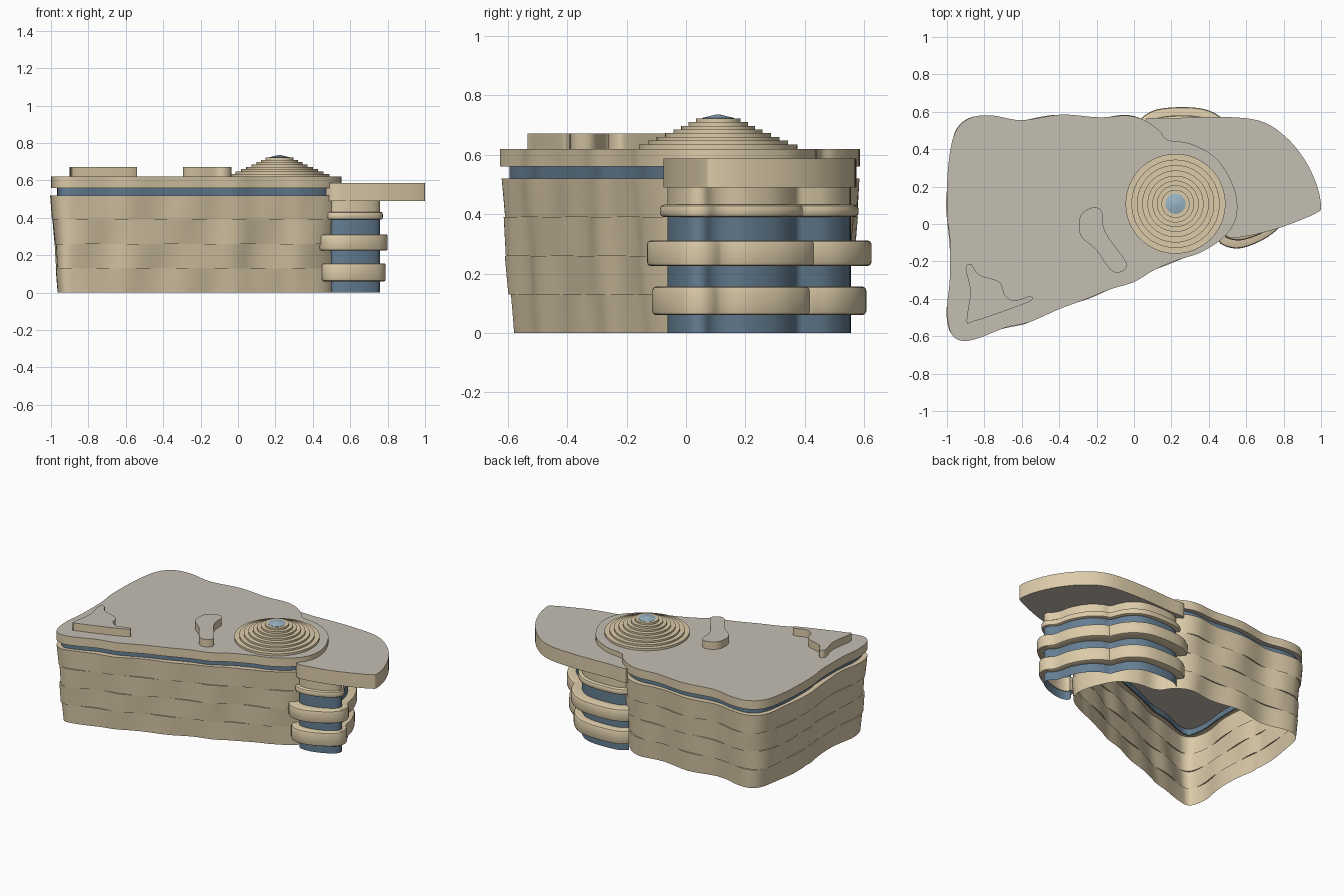
import bpy, math
from mathutils import Vector

if "Cube" in bpy.data.objects:
    bpy.data.objects.remove(bpy.data.objects["Cube"])


def material(name, rgb):
    m = bpy.data.materials.new(name)
    m.diffuse_color = (*rgb, 1)
    m.use_nodes = True
    m.node_tree.nodes["Principled BSDF"].inputs["Base Color"].default_value = m.diffuse_color
    return m


STONE = material("sandstone", (0.72, 0.60, 0.40))
GLASS = material("window_glass", (0.13, 0.21, 0.29))
ROOF = material("roof_grey", (0.56, 0.52, 0.45))
SKY = material("skylight_glass", (0.32, 0.46, 0.56))


def smooth(pts, n=5, closed=True):
    """Catmull-Rom curve through 2D points."""
    p = [Vector(q) for q in pts]
    c = len(p)
    get = (lambda i: p[i % c]) if closed else (lambda i: p[max(0, min(c - 1, i))])
    out = []
    for i in range(c if closed else c - 1):
        a, b, d, e = (get(i + k) for k in (-1, 0, 1, 2))
        for k in range(n):
            t = k / n
            out.append(0.5 * (2 * b + (d - a) * t + (2 * a - 5 * b + 4 * d - e) * t * t
                              + (3 * b - a - 3 * d + e) * t ** 3))
    if not closed:
        out.append(p[-1].copy())
    return out


def offset(pts, dist, closed=True):
    """Move points along the outward normal; dist is a number or a function of index."""
    n, out = len(pts), []
    for i, p in enumerate(pts):
        a = pts[i - 1] if closed or i > 0 else p
        b = pts[(i + 1) % n] if closed or i < n - 1 else p
        t = (b - a).normalized()
        d = dist(i) if callable(dist) else dist
        out.append(p + Vector((-t.y, t.x)) * d)
    return out


def loft(name, loops, mat, closed=True, wrap=False, caps=None):
    """Skin a stack of (outline, z) loops; caps is the material of both end faces."""
    n = len(loops[0][0])
    verts = [(p.x, p.y, z) for o, z in loops for p in o]
    faces, m = [], len(loops)
    for r in range(m if wrap else m - 1):
        for i in range(n if closed else n - 1):
            j, s = (i + 1) % n, (r + 1) % m
            faces.append((r * n + j, r * n + i, s * n + i, s * n + j))
    sides = len(faces)
    if caps:
        faces += [tuple(range(n)), tuple(reversed(range((m - 1) * n, m * n)))]
    elif wrap and not closed:
        faces += [tuple(r * n for r in range(m)), tuple(r * n + n - 1 for r in reversed(range(m)))]
    me = bpy.data.meshes.new(name)
    me.from_pydata(verts, [], faces)
    me.materials.append(mat)
    if caps:
        me.materials.append(caps)
        for f in me.polygons[sides:]:
            f.material_index = 1
    ob = bpy.data.objects.new(name, me)
    bpy.context.collection.objects.link(ob)
    bpy.ops.object.select_all(action='DESELECT')
    ob.select_set(True)
    bpy.context.view_layer.objects.active = ob
    bpy.ops.object.shade_smooth_by_angle(angle=math.radians(35))
    return ob


# Main roof outline, clockwise from the left side
main = smooth([(-1, .05), (-.995, .29), (-.96, .48), (-.88, .565), (-.76, .58), (-.60, .555),
               (-.39, .585), (-.185, .57), (-.04, .58), (.055, .555), (.135, .5), (.18, .45),
               (.30, .43), (.43, .36), (.51, .25), (.55, .13), (.54, .015), (.47, -.08),
               (.35, -.155), (.24, -.19), (.11, -.245), (0, -.31), (-.13, -.35), (-.265, -.405),
               (-.4, -.455), (-.56, -.525), (-.69, -.555), (-.83, -.61), (-.92, -.625),
               (-.98, -.58), (-1, -.455), (-.985, -.295), (-.985, -.08)])
loft("main_roof", [(main, .56), (main, .62)], STONE, caps=ROOF)
band = offset(main, -.032)
loft("clerestory_window", [(band, .515), (band, .562)], GLASS)

# Four rippled wall tiers leaning in towards the ground, joined by thin ledges
length = [0]
for a, b in zip(main, main[1:]):
    length.append(length[-1] + (b - a).length)
loops = []
for k in range(4):
    for z in (k * .13, k * .13 + .065, k * .13 + .13):
        lean = -.04 * (.52 - z) / .52 - .002
        wave = lambda i: lean + .006 * math.sin(length[i] * 14 + k * 1.7 + z * 4)
        loops.append((offset(main, wave), z))
loops.append((offset(main, -.036), .52))
loft("wall_tiers", loops, STONE)

# Lower wing roof
wing = smooth([(.06, .55), (.2, .565), (.45, .573), (.67, .552), (.81, .467), (.915, .34),
               (.98, .2), (1.0, .09), (.98, .062), (.9, .025), (.75, -.03), (.6, -.065),
               (.50, -.068), (.44, .02), (.36, .2), (.25, .38)])
loft("wing_roof", [(wing, .49), (wing, .587)], STONE, caps=ROOF)

# Lobed wing tower: glass core with stone balcony bands
core = smooth([(.08, .51), (.14, .545), (.27, .555), (.38, .54), (.455, .485), (.49, .42),
               (.51, .375), (.56, .355), (.63, .30), (.685, .21), (.705, .13), (.725, .09),
               (.757, .055), (.745, .01), (.67, -.035), (.57, -.062), (.505, -.05),
               (.50, -.02)], 4, False)
loft("tower_glass", [(core, 0), (core, .40)], GLASS, closed=False)
loft("tower_parapet", [(core, .40), (core, .495)], STONE, closed=False)
for k, (z0, z1, d) in enumerate([(.06, .157, .052), (.225, .312, .07), (.39, .432, .026)]):
    r = min(.014, (z1 - z0) / 3)
    section = [(-.004, z0), (d - r, z0), (d - r * .3, z0 + r * .3), (d, z0 + r),
               (d, z1 - r), (d - r * .3, z1 - r * .3), (d - r, z1), (-.004, z1)]
    # the band hugs the core a little closer towards the right
    fit = lambda v: (lambda i: v * (1 - .4 * max(0, min(1, (core[i].x - .55) / .2))))
    loft(f"balcony_band_{k + 1}", [(offset(core, fit(v), False), z) for v, z in section],
         STONE, closed=False, wrap=True)


# Stepped dome with skylight
def circle(r):
    angles = [-a * math.tau / 64 for a in range(64)]
    return [Vector((.222 + r * math.cos(a), .108 + r * math.sin(a))) for a in angles]


steps, z = [], .615
for i, r in enumerate([.267, .236, .207, .178, .15, .124, .10, .075]):
    top = .635 + i * .0125
    steps += [(circle(r), z), (circle(r), top)]
    z = top
loft("stepped_dome", steps, STONE, caps=STONE)
loft("dome_skylight", [(circle(.054), .718), (circle(.054), .724), (circle(.004), .736)], SKY, caps=SKY)

# Raised roof planters
planters = {
    "corner_planter": [(-.90, -.24), (-.87, -.215), (-.83, -.27), (-.72, -.31), (-.69, -.38),
                       (-.64, -.41), (-.56, -.387), (-.55, -.41), (-.69, -.465), (-.855, -.52),
                       (-.895, -.52), (-.875, -.36)],
    "middle_planter": [(-.295, 0), (-.275, .06), (-.21, .09), (-.17, .06), (-.155, -.04),
                       (-.05, -.19), (-.04, -.23), (-.08, -.26), (-.13, -.24), (-.205, -.135),
                       (-.28, -.07)]}
for name, pts in planters.items():
    o = smooth(pts, 4)
    loft(name, [(o, .615), (o, .672)], STONE, caps=ROOF)
